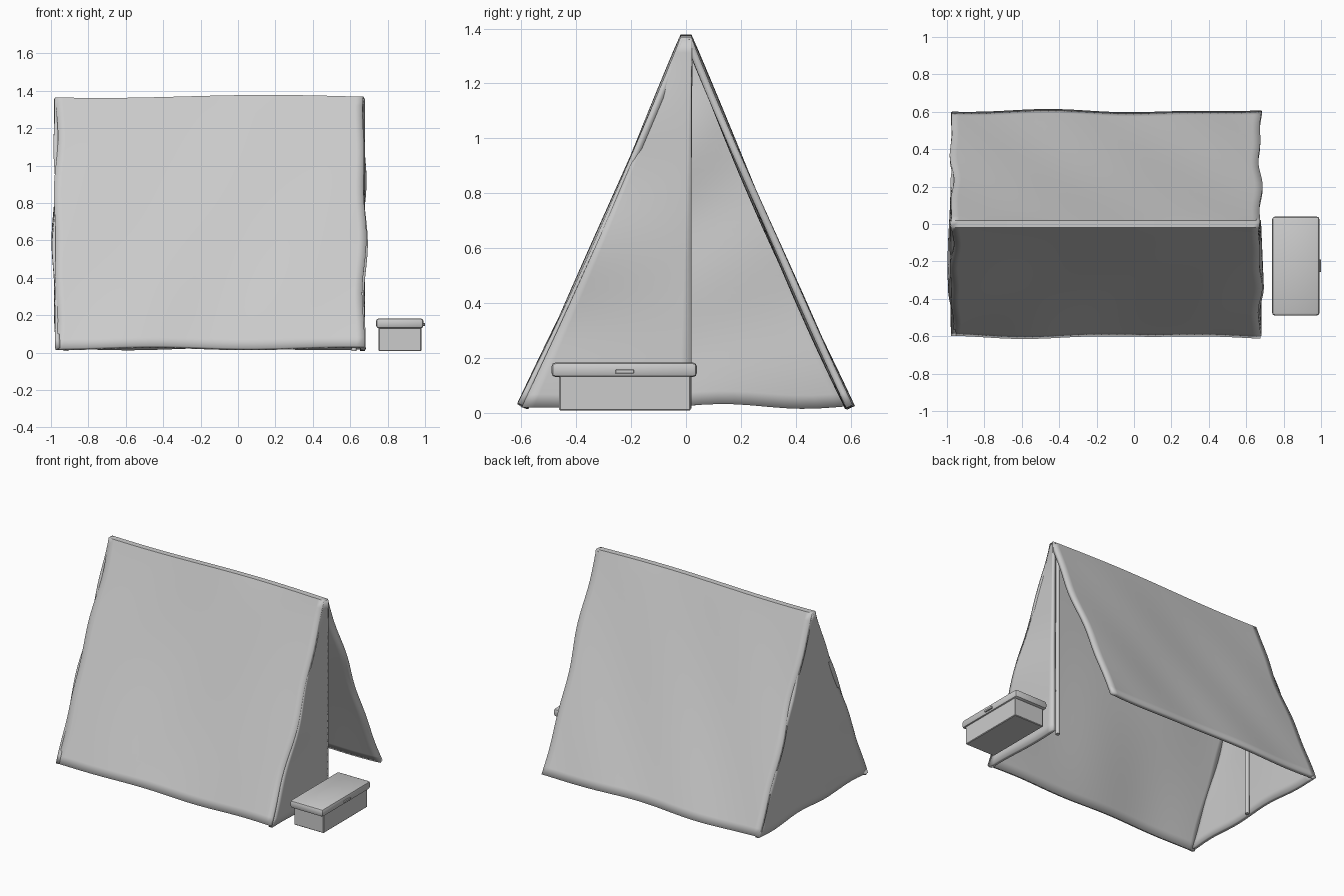
import bpy, bmesh
from math import sin, pi

if "Cube" in bpy.data.objects:
    bpy.data.objects.remove(bpy.data.objects["Cube"])

X0, X1, TOP, THICK = -0.975, 0.675, 1.37, 0.026


def smooth(ob, angle=0.6):
    bpy.ops.object.select_all(action='DESELECT')
    ob.select_set(True)
    bpy.context.view_layer.objects.active = ob
    bpy.ops.object.shade_smooth_by_angle(angle=angle)


def sheet(name, func, us, vs):
    """Cloth grid from func(u, v), thickened inward."""
    verts = [func(u, v) for v in vs for u in us]
    n = len(us)
    faces = [(j*n+i, j*n+i+1, (j+1)*n+i+1, (j+1)*n+i)
             for j in range(len(vs)-1) for i in range(n-1)]
    me = bpy.data.meshes.new(name)
    me.from_pydata(verts, [], faces)
    ob = bpy.data.objects.new(name, me)
    bpy.context.collection.objects.link(ob)
    mod = ob.modifiers.new("thickness", 'SOLIDIFY')
    mod.thickness = THICK
    mod.offset = -1
    mod.use_even_offset = True
    smooth(ob)
    return ob


def steps(n):
    return [i / n for i in range(n + 1)]


def half_width(t):
    return 0.02 + 0.585 * (1 - t) - 0.012 * sin(pi * t)


def ripple(a, b):
    return 0.006 * sin(5*a + 3*b + 1) + 0.004 * sin(9*a - 7*b)


def end_wave(t, s):
    return 0.007 * sin(9*t + s) + 0.006 * sin(17*t + 2*s)


# Canopy: both slopes and the flat ridge in one sheet
def canopy(u, v):
    side, t = v
    x = X0 + (X1 - X0) * u
    x += (1-u)**6 * end_wave(t, 1 + side) + u**6 * end_wave(t, 2.5 - side)
    y = side * (half_width(t) + (1-t)**0.5 * ripple(x, t + side))
    z = 0.03 + (TOP - 0.03) * t
    z += t * 0.008 * sin(3.5*x + 1) + (1-t)**3 * 0.006 * sin(6*x + 2*side)
    return (x, y, z)


N = 28
sheet("tent_canopy", canopy, steps(40),
      [(-1, t) for t in steps(N)] + [(1, t) for t in reversed(steps(N))])


# Closed rear wall
def rear(u, t):
    w = half_width(t) - 0.006
    y = w * (1 - 2*u)
    x = X0 - 0.004 + end_wave(t, 1 - (1 - 2*u)) + 0.008 * sin(7*y) * sin(pi*t)
    return (x, y, 0.025 + (TOP - 0.035) * t + (1-t)**3 * 0.008 * sin(11*y))


sheet("rear_wall", rear, steps(20), steps(N))


# Door flap closing one half of the entrance
def flap(u, t):
    w = half_width(t) - 0.006
    y = -w + (w + 0.02) * u
    x = X1 + 0.004 + end_wave(t, 3.5) * (1-u) + 0.006 * sin(6*t) * (1-u)
    return (x, y, 0.015 + (TOP - 0.025) * t + (1-t)**3 * 0.005 * sin(9*y))


sheet("door_flap", flap, steps(14), steps(N))

# Tent poles
for name, x in (("front_pole", 0.62), ("rear_pole", -0.92)):
    bpy.ops.mesh.primitive_cylinder_add(vertices=16, radius=0.014, depth=1.33,
                                        location=(x, 0, 0.675))
    pole = bpy.context.object
    pole.name = name
    smooth(pole)


def box(name, x, y, z, bevel, segs=1):
    """Bevelled box given by its (min, max) ranges."""
    bm = bmesh.new()
    bmesh.ops.create_cube(bm, size=1)
    for v in bm.verts:
        v.co = [(r[0] + r[1]) / 2 + c * (r[1] - r[0])
                for r, c in zip((x, y, z), v.co)]
    bmesh.ops.bevel(bm, geom=bm.edges[:], offset=bevel, segments=segs,
                    profile=0.5, affect='EDGES')
    me = bpy.data.meshes.new(name)
    bm.to_mesh(me)
    bm.free()
    ob = bpy.data.objects.new(name, me)
    bpy.context.collection.objects.link(ob)
    smooth(ob)


# Cool box beside the tent
box("box_body", (0.752, 0.98), (-0.462, 0.017), (0.008, 0.145), 0.004)
box("box_lid", (0.738, 0.992), (-0.49, 0.04), (0.13, 0.184), 0.016, 2)
box("box_latch", (0.98, 1.0), (-0.257, -0.19), (0.143, 0.158), 0.002)
